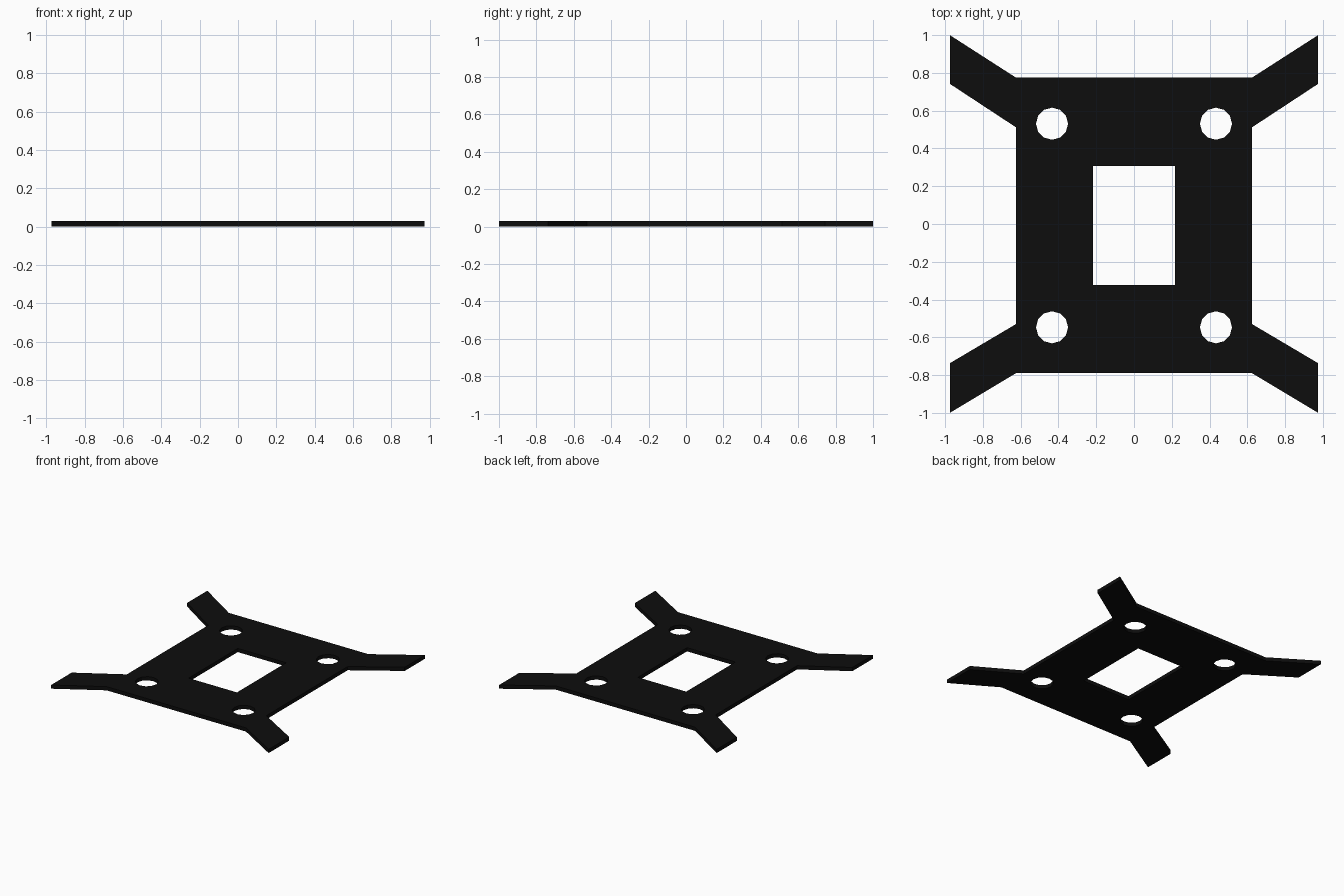
import bpy, bmesh
from math import cos, sin, pi

if "Cube" in bpy.data.objects:
    bpy.data.objects.remove(bpy.data.objects["Cube"])

THICK = 0.03


def circle(cx, cy, r=0.085, n=12):
    return [(cx + r * cos(2 * pi * i / n), cy + r * sin(2 * pi * i / n)) for i in range(n)]


# Plate outline with four corner arms: right half, mirrored to the left
right = [(0.625, 0.775), (0.975, 1.0), (0.975, 0.742), (0.625, 0.512),
         (0.625, -0.53), (0.975, -0.737), (0.975, -1.0), (0.625, -0.79)]
outline = right + [(-x, y) for x, y in reversed(right)]

# Central window and four bolt holes
window = [(-0.217, -0.323), (0.217, -0.323), (0.217, 0.307), (-0.217, 0.307)]
holes = [circle(sx * 0.434, y) for sx in (-1, 1) for y in (0.531, -0.547)]

bm = bmesh.new()
for loop in [outline, window] + holes:
    verts = [bm.verts.new((x, y, 0)) for x, y in loop]
    for a, b in zip(verts, verts[1:] + verts[:1]):
        bm.edges.new((a, b))

# Fill between the loops, then thicken upwards
bmesh.ops.triangle_fill(bm, use_beauty=True, use_dissolve=False, edges=bm.edges[:])
ext = bmesh.ops.extrude_face_region(bm, geom=bm.faces[:], use_keep_orig=True)
top = [g for g in ext["geom"] if isinstance(g, bmesh.types.BMVert)]
bmesh.ops.translate(bm, verts=top, vec=(0, 0, THICK))
bmesh.ops.recalc_face_normals(bm, faces=bm.faces[:])

mesh = bpy.data.meshes.new("mounting_plate")
bm.to_mesh(mesh)
bm.free()
plate = bpy.data.objects.new("mounting_plate", mesh)
bpy.context.collection.objects.link(plate)

# Black finish
mat = bpy.data.materials.new("black")
mat.diffuse_color = (0.004, 0.004, 0.004, 1)
mat.use_nodes = True
mat.node_tree.nodes["Principled BSDF"].inputs["Base Color"].default_value = mat.diffuse_color
mesh.materials.append(mat)
